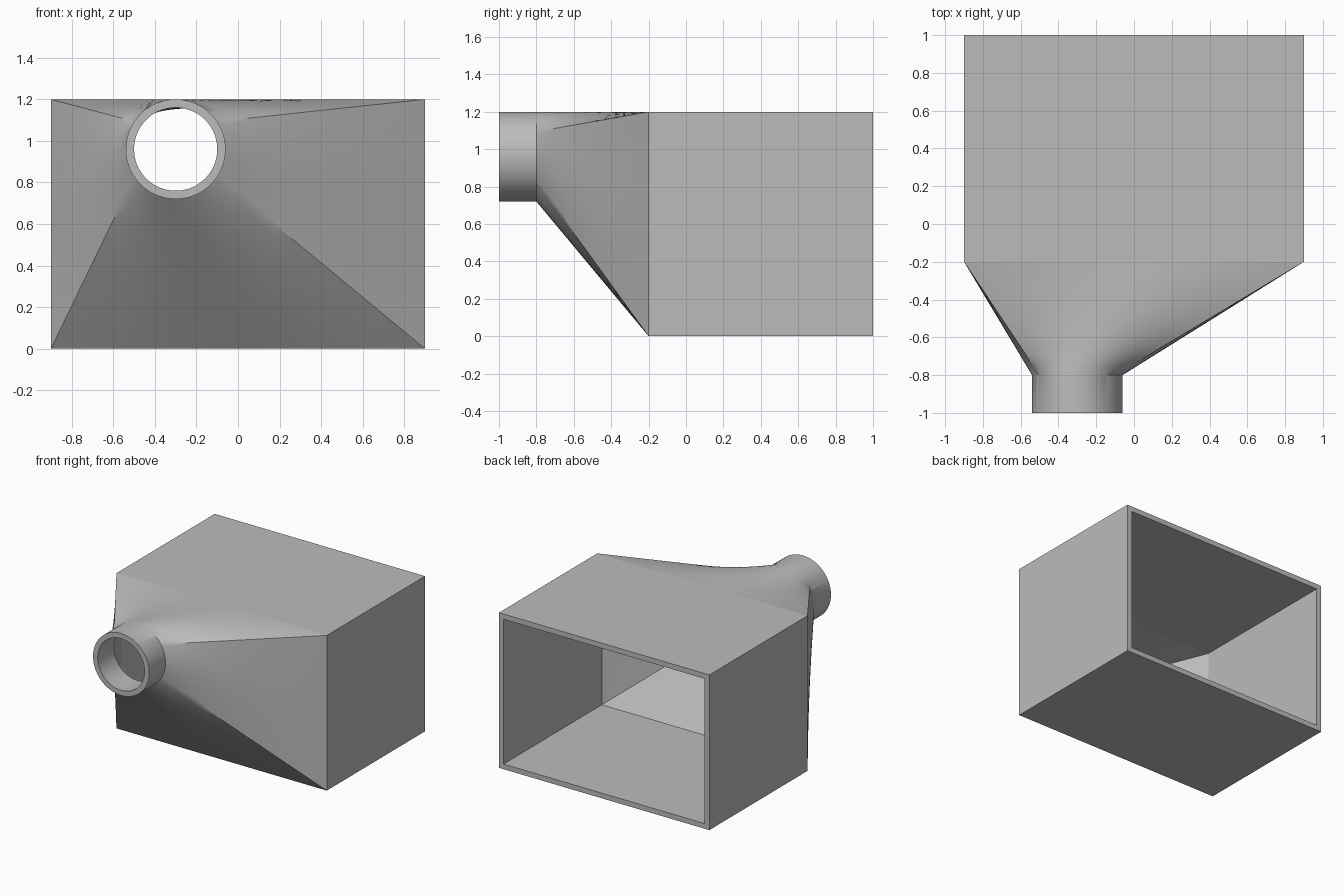
import bpy
import bmesh
from math import atan2, cos, sin, pi, radians

cube = bpy.data.objects.get("Cube")
if cube:
    bpy.data.objects.remove(cube)

WIDTH, HEIGHT, WALL = 1.8, 1.2, 0.04
BACK, NECK_START, SPOUT_START, FRONT = 1.0, -0.2, -0.8, -1.0
SPOUT_X, SPOUT_Z, RADIUS = -0.3, 0.96, 0.24
SIDE_STEPS, LOFT_STEPS = 24, 12


def outlines(inset):
    """Matching rectangle and circle outlines as (x, z) points, paired by angle."""
    hw, hh, r = WIDTH / 2 - inset, HEIGHT / 2 - inset, RADIUS - inset
    a = atan2(hh, hw)
    corners = [-a, a, pi - a, pi + a, 2 * pi - a]
    rect, circle = [], []
    for start, end in zip(corners, corners[1:]):
        for i in range(SIDE_STEPS):
            t = start + (end - start) * i / SIDE_STEPS
            c, s = cos(t), sin(t)
            k = 1 / max(abs(c) / hw, abs(s) / hh)
            rect.append((c * k, HEIGHT / 2 + s * k))
            circle.append((SPOUT_X + c * r, SPOUT_Z + s * r))
    return rect, circle


def shell_rings(inset):
    """Rings of one skin, from the open back to the spout mouth."""
    rect, circle = outlines(inset)
    rings = [[(x, BACK, z) for x, z in rect]]
    for i in range(LOFT_STEPS + 1):
        f = i / LOFT_STEPS
        y = NECK_START + (SPOUT_START - NECK_START) * f
        rings.append([(p[0] + (q[0] - p[0]) * f, y, p[1] + (q[1] - p[1]) * f)
                      for p, q in zip(rect, circle)])
    rings.append([(x, FRONT, z) for x, z in circle])
    return rings


# Outer skin to the mouth, then inner skin back again, closed at the rear rim
bm = bmesh.new()
coords = shell_rings(0) + shell_rings(WALL)[::-1]
rings = [[bm.verts.new(p) for p in ring] for ring in coords]
count = len(rings[0])
for i, ring in enumerate(rings):
    following = rings[(i + 1) % len(rings)]
    for j in range(count):
        k = (j + 1) % count
        bm.faces.new((ring[j], ring[k], following[k], following[j]))
bmesh.ops.recalc_face_normals(bm, faces=bm.faces)

mesh = bpy.data.meshes.new("duct_adapter")
bm.to_mesh(mesh)
bm.free()
adapter = bpy.data.objects.new("duct_adapter", mesh)
bpy.context.collection.objects.link(adapter)

# Plain grey finish
grey = bpy.data.materials.new("plain_grey")
grey.use_nodes = True
colour = (0.5, 0.5, 0.5, 1)
grey.diffuse_color = colour
grey.node_tree.nodes["Principled BSDF"].inputs["Base Color"].default_value = colour
mesh.materials.append(grey)

# Smooth neck and spout, crisp box edges
bpy.ops.object.select_all(action="DESELECT")
adapter.select_set(True)
bpy.context.view_layer.objects.active = adapter
bpy.ops.object.shade_smooth_by_angle(angle=radians(30))
for edge in mesh.edges:
    if all(abs(mesh.vertices[v].co.y - NECK_START) < 1e-4 for v in edge.vertices):
        edge.use_edge_sharp = True
